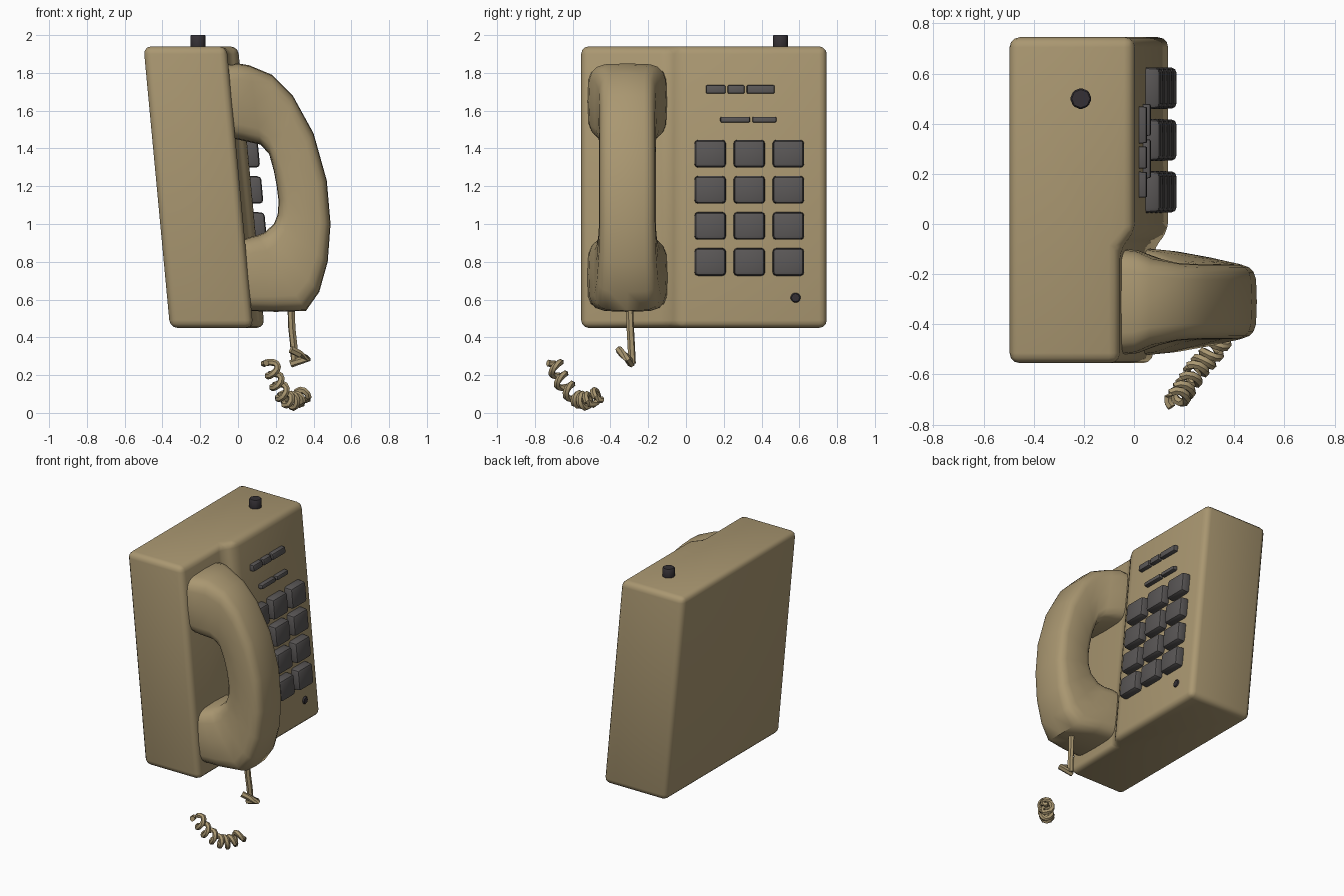
import bpy, bmesh, math
from mathutils import Vector

cube = bpy.data.objects.get("Cube")
if cube:
    bpy.data.objects.remove(cube, do_unlink=True)


def material(name, rgb):
    m = bpy.data.materials.new(name)
    m.use_nodes = True
    m.diffuse_color = (*rgb, 1)
    bsdf = next(n for n in m.node_tree.nodes if n.type == 'BSDF_PRINCIPLED')
    bsdf.inputs["Base Color"].default_value = (*rgb, 1)
    return m


TAN = material("tan plastic", (0.40, 0.31, 0.165))
GREY = material("grey keys", (0.10, 0.093, 0.092))
DARK = material("dark rubber", (0.035, 0.03, 0.035))

BOTTOM, TOP, LEAN = 0.45, 1.94, 0.14


def lean(z):
    """Forward shift of the tilted case at height z."""
    return LEAN * (TOP - z) / (TOP - BOTTOM)


def finish(name, bm, mat, bevel=0, segments=3, angle=40):
    bmesh.ops.recalc_face_normals(bm, faces=bm.faces[:])
    me = bpy.data.meshes.new(name)
    bm.to_mesh(me)
    bm.free()
    ob = bpy.data.objects.new(name, me)
    bpy.context.collection.objects.link(ob)
    me.materials.append(mat)
    bpy.ops.object.select_all(action='DESELECT')
    ob.select_set(True)
    bpy.context.view_layer.objects.active = ob
    if bevel:
        mod = ob.modifiers.new("rounding", 'BEVEL')
        mod.width, mod.segments = bevel, segments
        mod.limit_method, mod.angle_limit = 'ANGLE', math.radians(25)
        bpy.ops.object.modifier_apply(modifier=mod.name)
    bpy.ops.object.shade_smooth_by_angle(angle=math.radians(angle))
    return ob


def loft(name, rings, mat, angle=40):
    """Skin a list of equal rings of points and cap both ends."""
    bm = bmesh.new()
    loops = [[bm.verts.new(p) for p in ring] for ring in rings]
    for a, b in zip(loops, loops[1:]):
        for i in range(len(a)):
            j = (i + 1) % len(a)
            bm.faces.new((a[i], a[j], b[j], b[i]))
    bm.faces.new(loops[0])
    bm.faces.new(loops[-1])
    return finish(name, bm, mat, angle=angle)


# Case: stepped outline, low under the handset and raised under the keypad
outline = [(-0.5, -0.555), (-0.06, -0.555), (-0.06, -0.10),
           (0.0, -0.03), (0.0, 0.745), (-0.5, 0.745)]
bm = bmesh.new()
low, high = [[bm.verts.new((x + lean(z), y, z)) for x, y in outline]
             for z in (BOTTOM, TOP)]
bm.faces.new(low)
bm.faces.new(high)
for i in range(len(outline)):
    j = (i + 1) % len(outline)
    bm.faces.new((low[i], low[j], high[j], high[i]))
finish("case", bm, TAN, bevel=0.04)

# Handset: stations of outer point, inner point and half width
stations = [
    ((-0.09, 1.84), (-0.06, 1.46), 0.215), ((0.0, 1.85), (0.03, 1.44), 0.205),
    ((0.06, 1.84), (0.12, 1.42), 0.175), ((0.18, 1.79), (0.165, 1.37), 0.155),
    ((0.29, 1.68), (0.19, 1.28), 0.15), ((0.40, 1.48), (0.205, 1.2), 0.15),
    ((0.47, 1.23), (0.215, 1.12), 0.15), ((0.49, 1.0), (0.21, 1.05), 0.15),
    ((0.475, 0.8), (0.19, 1.0), 0.155), ((0.43, 0.64), (0.14, 0.955), 0.165),
    ((0.36, 0.54), (0.1, 0.94), 0.18), ((0.2, 0.535), (0.06, 0.93), 0.205),
    ((0.05, 0.54), (0.01, 0.91), 0.215)]
rings = []
for (ox, oz), (ix, iz), half in stations:
    ring = []
    for k in range(20):
        a = math.tau * k / 20
        c, s = math.cos(a), math.sin(a)
        u = math.copysign(abs(c) ** 0.45, c)
        v = math.copysign(abs(s) ** 0.45, s)
        t = (1 + u) / 2
        ring.append((ix + (ox - ix) * t, -0.31 + half * v, iz + (oz - iz) * t))
    rings.append(ring)
loft("handset", rings, TAN, angle=50)


# Keys: tapered blocks standing on the leaning face
def key(name, y, z, width, height, depth, bevel):
    bm = bmesh.new()
    bmesh.ops.create_cube(bm, size=1)
    for v in bm.verts:
        scale = 0.96 if v.co.x > 0 else 1
        vy, vz = y + v.co.y * width * scale, z + v.co.z * height * scale
        v.co = (lean(vz) + (depth if v.co.x > 0 else -0.02), vy, vz)
    finish(name, bm, GREY, bevel, 2)


for row in range(4):
    for col in range(3):
        key(f"number_key_{row * 3 + col + 1}", 0.128 + 0.207 * col,
            1.372 - 0.191 * row, 0.168, 0.148, 0.057, 0.018)
for i, (y, width) in enumerate([(0.157, 0.105), (0.265, 0.09), (0.395, 0.15)]):
    key(f"upper_button_{i + 1}", y, 1.713, width, 0.045, 0.03, 0.006)
for i, (y, width) in enumerate([(0.26, 0.16), (0.415, 0.13)]):
    key(f"lower_button_{i + 1}", y, 1.553, width, 0.03, 0.03, 0.006)


# Round parts: a knob on top and a small socket on the keypad face
def cylinder(name, center, radius, depth, mat, axis='Z', sides=8):
    bm = bmesh.new()
    bmesh.ops.create_cone(bm, cap_ends=True, segments=sides, radius1=radius,
                          radius2=radius, depth=depth)
    for v in bm.verts:
        if axis == 'X':
            v.co = (v.co.z, v.co.x, v.co.y)
        v.co += Vector(center)
    return finish(name, bm, mat, 0.006, 1)


cylinder("top_knob", (-0.212, 0.5, 1.955), 0.043, 0.09, DARK)
cylinder("socket", (lean(0.61), 0.58, 0.61), 0.028, 0.018, DARK, 'X')


# Cord: a straight lead, a loose loop and a coiled end
def tube(name, points, radius, sides=6):
    pts = [Vector(p) for p in points]
    rings = []
    for i, p in enumerate(pts):
        d = (pts[min(i + 1, len(pts) - 1)] - pts[max(i - 1, 0)]).normalized()
        ref = Vector((0.3, 0.9, 0.1)) if abs(d.y) < 0.75 else Vector((1, 0, 0))
        s = d.cross(ref).normalized()
        t = d.cross(s)
        rings.append([p + radius * (s * math.cos(math.tau * k / sides)
                                    + t * math.sin(math.tau * k / sides))
                      for k in range(sides)])
    loft(name, rings, TAN)


tube("cord_lead", [(0.28, -0.3, 0.58), (0.285, -0.295, 0.45),
                   (0.295, -0.29, 0.36), (0.30, -0.285, 0.26)], 0.02)
tube("cord_loop", [(0.28, -0.355, 0.335), (0.33, -0.335, 0.31),
                   (0.37, -0.31, 0.29), (0.28, -0.29, 0.26)], 0.02)

path = [Vector(p) for p in [(0.165, -0.705, 0.28), (0.2, -0.66, 0.17),
                            (0.25, -0.58, 0.075), (0.30, -0.53, 0.06),
                            (0.35, -0.455, 0.10)]]
coil, turns, steps = [], 7, 70
for n in range(steps + 1):
    f = n / steps * (len(path) - 1)
    i = min(int(f), len(path) - 2)
    p = path[i].lerp(path[i + 1], f - i)
    ahead, behind = path[min(i + 2, len(path) - 1)], path[max(i - 1, 0)]
    d = (path[i + 1] - behind).lerp(ahead - path[i], f - i).normalized()
    side = d.cross(Vector((1, -0.6, 0))).normalized()
    up = d.cross(side)
    a = math.tau * turns * n / steps
    coil.append(p + 0.034 * (side * math.cos(a) + up * math.sin(a)))
tube("cord_coil", coil, 0.018)
